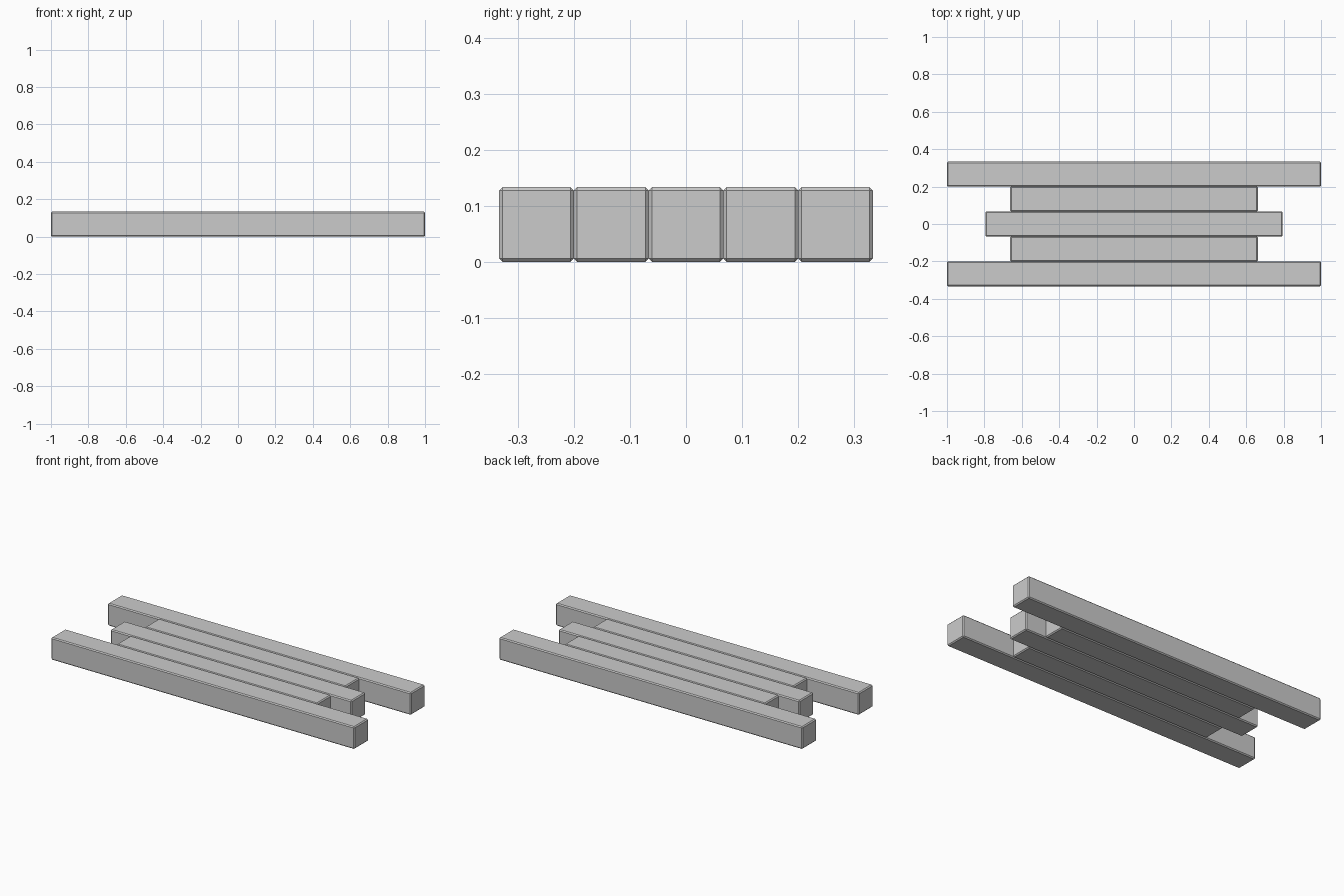
import bpy

if "Cube" in bpy.data.objects:
    bpy.data.objects.remove(bpy.data.objects["Cube"])

W = 0.1333      # beam width and height
CHAMFER = 0.006


def beam(name, half_length, y):
    bpy.ops.mesh.primitive_cube_add(size=1, location=(0, y, W / 2))
    ob = bpy.context.object
    ob.name = name
    ob.scale = (2 * half_length, W, W)
    bpy.ops.object.transform_apply(location=False, rotation=False, scale=True)
    # Small flat chamfer on all edges
    mod = ob.modifiers.new("chamfer", 'BEVEL')
    mod.width = CHAMFER
    mod.segments = 1
    return ob


# Centre beam
beam("centre_beam", 0.795, 0)

# Mirrored short and long beams on both sides
for side, s in (("front", -1), ("back", 1)):
    beam(side + "_short_beam", 0.662, s * W)
    beam(side + "_long_beam", 1.0, s * 2 * W)
